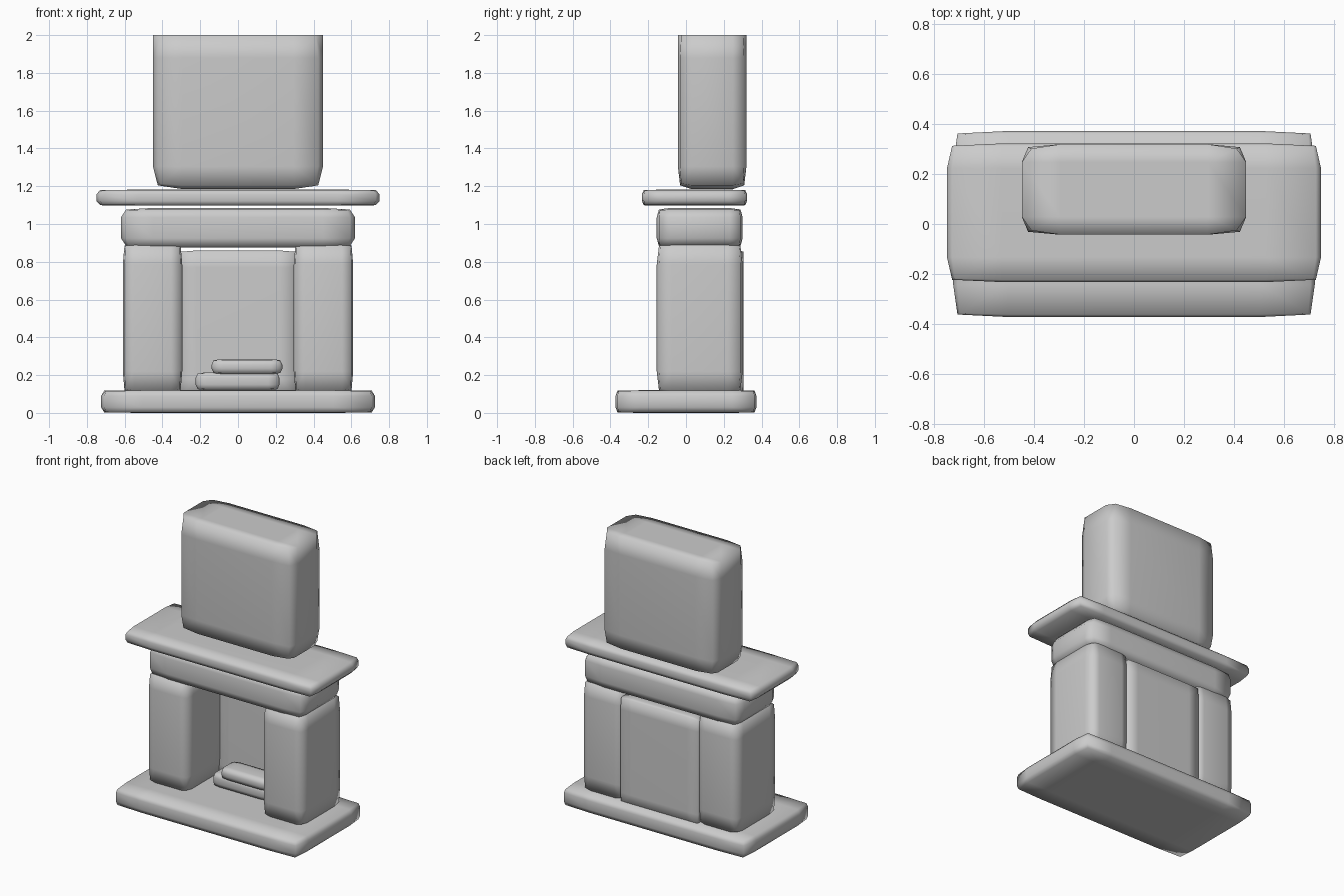
import bpy, bmesh

if "Cube" in bpy.data.objects:
    bpy.data.objects.remove(bpy.data.objects["Cube"])


def soft_block(name, lo, hi, width, profile=0.75, flat_top=False):
    """Box between lo and hi with two-step rounded edges; width = rounding per axis."""
    bm = bmesh.new()
    bmesh.ops.create_cube(bm, size=2)
    bmesh.ops.bevel(bm, geom=bm.edges[:], offset=0.5, offset_type='OFFSET',
                    segments=2, profile=profile, affect='EDGES', clamp_overlap=False)
    for v in bm.verts:
        # t runs 0..1 across the rounded rim on every axis
        t = [(abs(c) - 0.5) / 0.5 for c in v.co]
        if flat_top and v.co.z > 0.51:
            # square off the top while keeping the full outline at the rim
            if t[2] < 0.99:
                if t[0] < 0.01:
                    t[1] = 1
                elif t[1] < 0.01:
                    t[0] = 1
            t[2] = 1
        for i in range(3):
            mid, half = (lo[i] + hi[i]) / 2, (hi[i] - lo[i]) / 2
            sign = 1 if v.co[i] > 0 else -1
            v.co[i] = mid + sign * (half - width[i] * (1 - t[i]))
    bmesh.ops.recalc_face_normals(bm, faces=bm.faces[:])
    for f in bm.faces:
        f.smooth = True
    mesh = bpy.data.meshes.new(name)
    bm.to_mesh(mesh)
    bm.free()
    obj = bpy.data.objects.new(name, mesh)
    bpy.context.collection.objects.link(obj)
    return obj


# Hearth slab
soft_block("hearth", (-0.725, -0.373, 0.0), (0.725, 0.373, 0.12), (0.22, 0.13, 0.03), 0.85)

# Side pillars
for side, x0, x1 in (("left", -0.61, -0.295), ("right", 0.295, 0.61)):
    soft_block(side + "_pillar", (x0, -0.155, 0.10), (x1, 0.30, 0.905),
               (0.06, 0.08, 0.12), 0.72)

# Back wall of the firebox
soft_block("back_panel", (-0.31, 0.215, 0.09), (0.31, 0.305, 0.86), (0.09, 0.02, 0.09), 0.85)

# Lintel and mantel shelf
soft_block("lintel", (-0.62, -0.155, 0.875), (0.62, 0.30, 1.085), (0.17, 0.07, 0.05), 0.7)
soft_block("mantel", (-0.75, -0.233, 1.097), (0.75, 0.323, 1.182), (0.22, 0.10, 0.025), 0.82)

# Chimney breast, flat on top
soft_block("chimney", (-0.45, -0.043, 1.185), (0.45, 0.32, 2.0), (0.155, 0.072, 0.12),
           0.7, flat_top=True)

# Stacked logs
soft_block("lower_log", (-0.225, 0.02, 0.12), (0.22, 0.20, 0.215), (0.06, 0.04, 0.03), 0.65)
soft_block("upper_log", (-0.14, -0.01, 0.205), (0.235, 0.15, 0.285), (0.06, 0.04, 0.03), 0.65)
